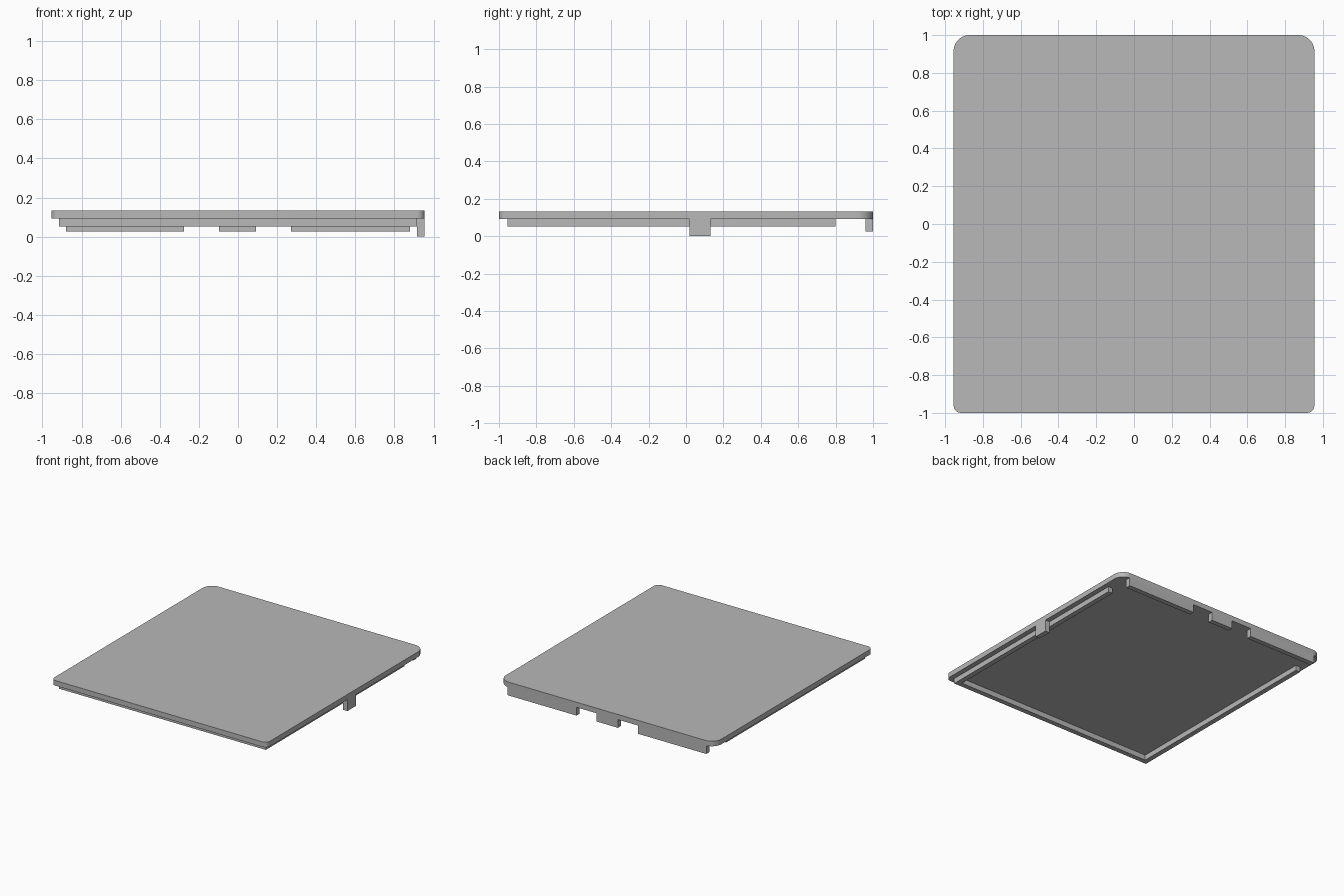
import bpy
import bmesh
from math import sin, cos, pi

cube = bpy.data.objects.get("Cube")
if cube:
    bpy.data.objects.remove(cube, do_unlink=True)

# Single plain grey material
grey = bpy.data.materials.new("plain grey")
grey.use_nodes = True
grey.diffuse_color = (0.48, 0.48, 0.48, 1)
grey.node_tree.nodes["Principled BSDF"].inputs["Base Color"].default_value = (0.48, 0.48, 0.48, 1)

W, D = 0.955, 1.0          # half width and half depth of the lid
WALL = 0.04                # thickness of rim, clip and tabs
TOP, UNDER = 0.133, 0.092  # lid top and underside
RIM_Z, TAB_Z = 0.051, 0.026


def prism(name, outline, z0, z1):
    """Extrude a closed outline from z0 up to z1."""
    bm = bmesh.new()
    face = bm.faces.new([bm.verts.new((x, y, z0)) for x, y in outline])
    ext = bmesh.ops.extrude_face_region(bm, geom=[face])
    moved = [v for v in ext["geom"] if isinstance(v, bmesh.types.BMVert)]
    bmesh.ops.translate(bm, verts=moved, vec=(0, 0, z1 - z0))
    bmesh.ops.recalc_face_normals(bm, faces=bm.faces[:])
    mesh = bpy.data.meshes.new(name)
    bm.to_mesh(mesh)
    bm.free()
    mesh.materials.append(grey)
    obj = bpy.data.objects.new(name, mesh)
    bpy.context.collection.objects.link(obj)
    return obj


def box(name, x0, x1, y0, y1, z0, z1):
    return prism(name, [(x0, y0), (x1, y0), (x1, y1), (x0, y1)], z0, z1)


def rounded_corner(sx, sy, r, start, steps=12):
    """Quarter arc at one corner of the lid."""
    cx, cy = sx * (W - r), sy * (D - r)
    angles = [start + pi / 2 * i / steps for i in range(steps + 1)]
    return [(cx + r * cos(a), cy + r * sin(a)) for a in angles]


# Lid plate, with larger corners at the back
outline = (rounded_corner(1, 1, 0.085, 0) + rounded_corner(-1, 1, 0.085, pi / 2)
           + rounded_corner(-1, -1, 0.04, pi) + rounded_corner(1, -1, 0.04, 1.5 * pi))
lid = prism("lid_plate", outline, UNDER, TOP)
bpy.context.view_layer.objects.active = lid
lid.select_set(True)
bpy.ops.object.shade_smooth_by_angle(angle=pi / 6)

# U-shaped locating rim under the lid, open at the back
ox, oy, end = W - WALL, -D + WALL + 0.005, 0.80
ix, iy = ox - WALL, oy + WALL
prism("locating_rim", [(-ox, end), (-ox, oy), (ox, oy), (ox, end),
                       (ix, end), (ix, iy), (-ix, iy), (-ix, end)], RIM_Z, UNDER)

# Side clip
box("side_clip", W - WALL, W, 0.02, 0.13, 0, UNDER)

# Back tabs, flush with the rear edge
for side, x0, x1 in (("right", -0.88, -0.275), ("middle", -0.097, 0.093), ("left", 0.27, 0.88)):
    box("back_tab_" + side, x0, x1, D - WALL, D, TAB_Z, UNDER)
